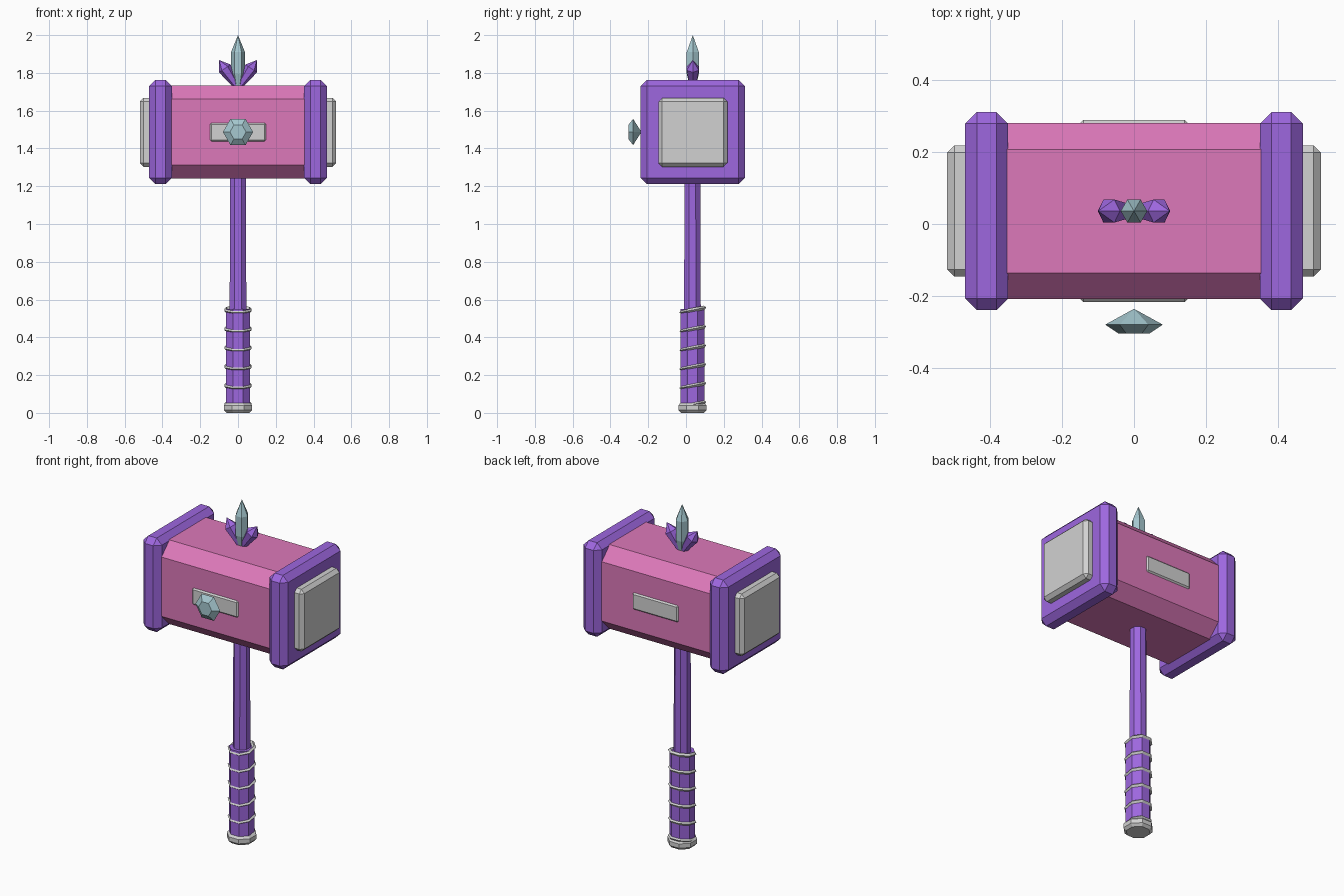
import bpy, bmesh, math
from mathutils import Matrix, Vector

if "Cube" in bpy.data.objects:
    bpy.data.objects.remove(bpy.data.objects["Cube"])

CY = 0.036     # depth of the hammer's centre line
HEAD_Z = 1.487


def material(name, rgb):
    m = bpy.data.materials.new(name)
    m.use_nodes = True
    m.diffuse_color = (*rgb, 1)
    m.node_tree.nodes["Principled BSDF"].inputs["Base Color"].default_value = (*rgb, 1)
    return m


PURPLE = material("purple", (0.34, 0.135, 0.74))
PINK = material("pink", (0.72, 0.19, 0.49))
GREY = material("light grey", (0.64, 0.64, 0.64))
ICE = material("pale ice blue", (0.38, 0.58, 0.63))


def finish(bm, name, mat):
    bmesh.ops.recalc_face_normals(bm, faces=bm.faces)
    mesh = bpy.data.meshes.new(name)
    bm.to_mesh(mesh)
    bm.free()
    mesh.materials.append(mat)
    ob = bpy.data.objects.new(name, mesh)
    bpy.context.collection.objects.link(ob)
    return ob


def box(name, centre, size, bevel, mat, only_x=False):
    """Box with chamfered edges, or only those running along x."""
    bm = bmesh.new()
    bmesh.ops.create_cube(bm, size=1)
    bmesh.ops.scale(bm, vec=size, verts=bm.verts)
    edges = [e for e in bm.edges
             if not only_x or abs(e.verts[0].co.x - e.verts[1].co.x) > 0.01]
    bmesh.ops.bevel(bm, geom=edges, offset=bevel, offset_type='OFFSET',
                    segments=1, profile=0.5, affect='EDGES')
    bmesh.ops.translate(bm, vec=centre, verts=bm.verts)
    return finish(bm, name, mat)


def loft(name, profile, sides, mat, matrix, turn=0.0):
    """Stack of polygon rings (height, radius); radius zero makes a point."""
    bm = bmesh.new()
    rings = []
    for z, r in profile:
        angles = [turn + i * math.tau / sides for i in range(sides)]
        rings.append([bm.verts.new((0, 0, z))] if r == 0 else
                     [bm.verts.new((r * math.cos(a), r * math.sin(a), z)) for a in angles])
    for low, high in zip(rings, rings[1:]):
        for i in range(sides):
            j = (i + 1) % sides
            quad = [low[i % len(low)], low[j % len(low)],
                    high[j % len(high)], high[i % len(high)]]
            bm.faces.new(list(dict.fromkeys(quad)))
    for ring in (rings[0], rings[-1]):
        if len(ring) > 1:
            bm.faces.new(ring)
    bm.transform(matrix)
    return finish(bm, name, mat)


def tilted_ring(name, z, radius, thick, tilt, mat):
    """Eight-sided ring with a diamond section, tipped up at the back."""
    bm = bmesh.new()
    loops = []
    for i in range(8):
        a = (i + 0.5) * math.tau / 8
        out = Vector((math.cos(a), math.sin(a), 0))
        loops.append([bm.verts.new(out * (radius + thick * math.cos(b))
                                   + Vector((0, 0, thick * math.sin(b))))
                      for b in (k * math.tau / 4 for k in range(4))])
    for i in range(8):
        one, two = loops[i], loops[(i + 1) % 8]
        for k in range(4):
            n = (k + 1) % 4
            bm.faces.new((one[k], one[n], two[n], two[k]))
    bm.transform(Matrix.Translation((0, CY, z)) @ Matrix.Rotation(tilt, 4, 'X'))
    return finish(bm, name, mat)


# Hammer head
box("head_body", (0, CY, HEAD_Z), (0.76, 0.49, 0.494), 0.073, PINK, only_x=True)
for side, s in (("left", 1), ("right", -1)):
    box(f"{side}_band", (s * 0.41, CY, HEAD_Z), (0.12, 0.552, 0.552), 0.033, PURPLE)
    box(f"{side}_striking_plate", (s * 0.48, CY, HEAD_Z - 0.002),
        (0.08, 0.365, 0.365), 0.02, GREY)
for side, y in (("front", -0.202), ("back", 0.274)):
    box(f"{side}_plaque", (0, y, HEAD_Z), (0.304, 0.03, 0.104), 0.011, GREY)

# Cut gem in front of the plaque
loft("front_gem", [(0.236, 0), (0.28, 0.08), (0.305, 0.043)], 6, ICE,
     Matrix.Translation((0, 0, HEAD_Z)) @ Matrix.Rotation(math.pi / 2, 4, 'X'))

# Crystal cluster on top
base = Matrix.Translation((0, CY, 1.72))
loft("centre_crystal", [(0, 0.016), (0.075, 0.037), (0.19, 0.037), (0.28, 0)],
     6, ICE, base)
for side, s in (("left", 1), ("right", -1)):
    loft(f"{side}_crystal", [(0, 0.016), (0.125, 0.037), (0.178, 0)], 6, PURPLE,
         base @ Matrix.Rotation(s * math.radians(34), 4, 'Y'))

# Handle
flat = math.pi / 8
stand = Matrix.Translation((0, CY - 0.002, 0))
loft("shaft", [(0.5, 0.048), (1.3, 0.045)], 8, PURPLE, stand, flat)
loft("grip", [(0.04, 0.069), (0.55, 0.069)], 8, PURPLE, stand, flat)
loft("pommel", [(0, 0.066), (0.015, 0.081), (0.04, 0.081), (0.055, 0.066)],
     8, GREY, stand, flat)
for i in range(6):
    tilted_ring(f"grip_ring_{i + 1}", 0.045 + i * 0.1, 0.067, 0.011,
                math.radians(11), GREY)
